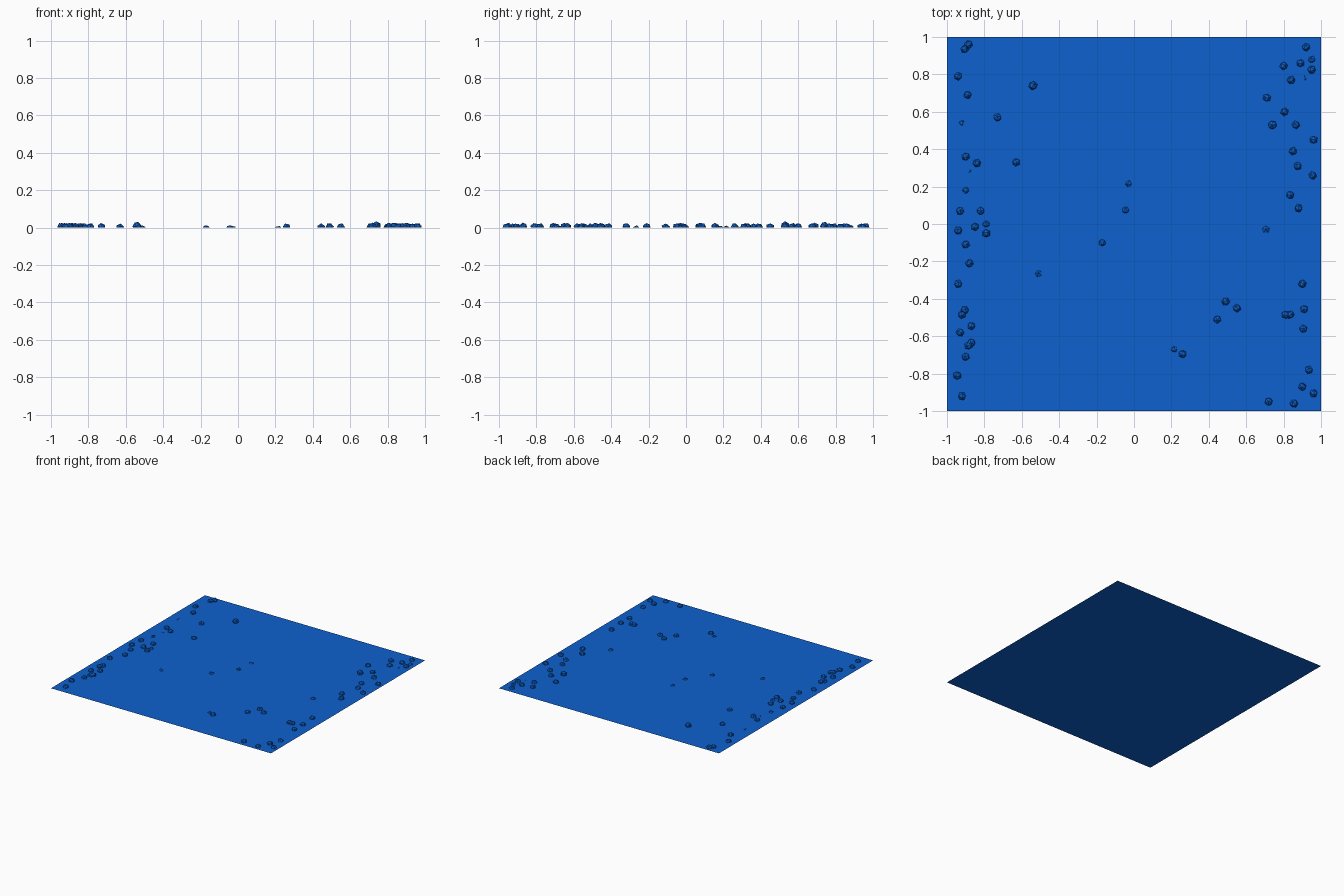
import bpy, bmesh, math, random
from mathutils import Matrix, Euler, Vector

if "Cube" in bpy.data.objects:
    bpy.data.objects.remove(bpy.data.objects["Cube"])

random.seed(4)

blue = bpy.data.materials.new("blue")
blue.diffuse_color = (0.004, 0.12, 0.62, 1)
blue.use_nodes = True
blue.node_tree.nodes["Principled BSDF"].inputs["Base Color"].default_value = blue.diffuse_color


def make_object(name, bm):
    me = bpy.data.meshes.new(name)
    bm.to_mesh(me)
    bm.free()
    ob = bpy.data.objects.new(name, me)
    bpy.context.collection.objects.link(ob)
    me.materials.append(blue)
    return ob


# flat square ground sheet
bm = bmesh.new()
bmesh.ops.create_grid(bm, x_segments=1, y_segments=1, size=1.0)
make_object("flat_sheet", bm)


def rocks(name, spots, centre_z, radius=0.023):
    """Faceted stones sunk into the sheet; everything under it is cut away."""
    bm = bmesh.new()
    for x, y in spots:
        spin = Euler([random.uniform(0, math.tau) for _ in range(3)]).to_matrix().to_4x4()
        z = centre_z + random.uniform(-0.002, 0.002)
        bmesh.ops.create_icosphere(bm, subdivisions=1, radius=radius,
                                   matrix=Matrix.Translation((x, y, z)) @ spin)
    bmesh.ops.bisect_plane(bm, geom=bm.verts[:] + bm.edges[:] + bm.faces[:],
                           plane_co=Vector((0, 0, 0)), plane_no=Vector((0, 0, 1)),
                           clear_inner=True)
    return make_object(name, bm)


# stones along the left edge
rocks("left_stones", [
    (-.905, .935), (-.885, .96), (-.94, .79), (-.89, .69), (-.90, .36), (-.84, .325),
    (-.93, .07), (-.82, .07), (-.85, -.015), (-.94, -.035), (-.79, -.05), (-.90, -.11),
    (-.88, -.21), (-.94, -.32), (-.92, -.485), (-.905, -.46), (-.87, -.545), (-.93, -.58),
    (-.87, -.635), (-.885, -.65), (-.90, -.71), (-.945, -.81), (-.92, -.92)], 0.002)

# stones along the right edge
rocks("right_stones", [
    (.92, .945), (.89, .86), (.80, .845), (.95, .825), (.84, .77), (.71, .675),
    (.805, .60), (.865, .53), (.96, .45), (.85, .39), (.875, .31), (.955, .26),
    (.835, .155), (.88, .085), (.90, -.32), (.91, -.455), (.81, -.485), (.835, -.485),
    (.905, -.56), (.935, -.78), (.90, -.87), (.96, -.905), (.72, -.95), (.855, -.96)], 0.002)

# scattered stones in the middle
rocks("middle_stones", [(-.73, .57), (-.63, .33), (.49, -.415), (.55, -.45),
                        (.445, -.51), (.26, -.695)], 0.001)
rocks("large_stones", [(-.54, .74), (.74, .53)], 0.009, 0.025)

# mostly buried stones
rocks("sunken_stones", [(-.03, .215), (-.045, .075), (-.17, -.10), (-.51, -.265),
                        (.215, -.67), (.705, -.03), (-.79, 0), (-.90, .18),
                        (.95, .88)], -0.010)
rocks("stone_tips", [(-.92, .54), (-.88, .28), (.91, .78)], -0.016)
